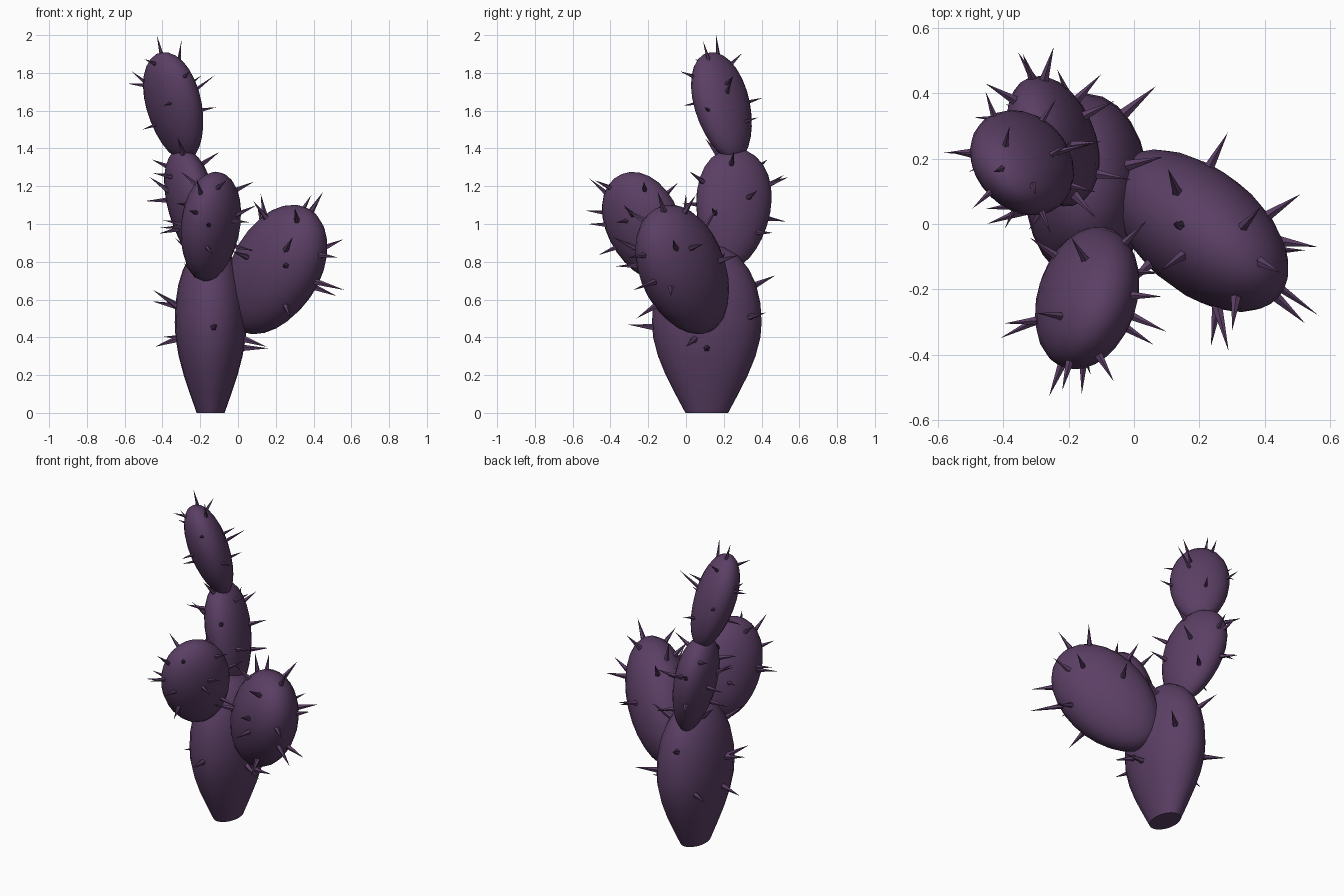
import bpy, bmesh, math
from mathutils import Vector, Matrix

if "Cube" in bpy.data.objects:
    bpy.data.objects.remove(bpy.data.objects["Cube"])

purple = bpy.data.materials.new("dusky purple")
purple.diffuse_color = (0.105, 0.050, 0.130, 1)
purple.use_nodes = True
purple.node_tree.nodes["Principled BSDF"].inputs["Base Color"].default_value = purple.diffuse_color


def egg(skew, rings=14):
    """Rounded profile (t, r) along the pad, fuller towards the tip."""
    pts = []
    for i in range(rings + 1):
        t = -math.cos(math.pi * i / rings)
        pts.append((t, math.sqrt(max(0, 1 - t * t)) * (1 + skew * t)))
    top = max(r for _, r in pts)
    return [(t, r / top) for t, r in pts]


def finish(bm, name):
    bmesh.ops.remove_doubles(bm, verts=bm.verts, dist=1e-5)
    bmesh.ops.recalc_face_normals(bm, faces=bm.faces)
    me = bpy.data.meshes.new(name)
    bm.to_mesh(me)
    bm.free()
    me.materials.append(purple)
    ob = bpy.data.objects.new(name, me)
    bpy.context.collection.objects.link(ob)
    bpy.context.view_layer.objects.active = ob
    bpy.ops.object.select_all(action='DESELECT')
    ob.select_set(True)
    bpy.ops.object.shade_smooth_by_angle(angle=math.radians(40))


def add_spine(bm, base, direction, length, radius):
    d = direction.normalized()
    rot = d.to_track_quat('Z', 'Y').to_matrix().to_4x4()
    mid = base + d * (length / 2 - 0.012)
    bmesh.ops.create_cone(bm, cap_ends=True, segments=5, radius1=radius, radius2=0,
                          depth=length + 0.024, matrix=Matrix.Translation(mid) @ rot)


def pad(name, center, axis, wide, half, profile, spines, length, tips=(), low=-0.45, turn=0.0):
    """half = (thin, wide, long); tips = explicit spine end points."""
    u = Vector(axis).normalized()
    w = Vector(wide)
    w = (w - u * w.dot(u)).normalized()
    v = w.cross(u)
    c = Vector(center)
    b, h, a = half
    segs = 24
    bm = bmesh.new()
    rings = []
    for t, r in profile:
        rings.append([bm.verts.new(c + u * a * t + v * b * r * math.cos(q) + w * h * r * math.sin(q))
                      for q in [2 * math.pi * j / segs for j in range(segs)]])
    for lo, hi in zip(rings, rings[1:]):
        for j in range(segs):
            k = (j + 1) % segs
            bm.faces.new((lo[j], lo[k], hi[k], hi[j]))
    bm.faces.new(rings[0][::-1])
    bm.faces.new(rings[-1])
    finish(bm, name)

    # spines spread in a spiral over the upper part of the pad
    bm = bmesh.new()

    def radius_at(t):
        for (t0, r0), (t1, r1) in zip(profile, profile[1:]):
            if t <= t1:
                return r0 + (r1 - r0) * (t - t0) / (t1 - t0)
        return 0

    for i in range(spines):
        t = low + (0.93 - low) * (i + 0.5) / spines
        q = turn + i * 2.39996
        r = radius_at(t)
        p = c + u * a * t + v * b * r * math.cos(q) + w * h * r * math.sin(q)
        n = u * (t / a) + v * (r * math.cos(q) / b) + w * (r * math.sin(q) / h)
        add_spine(bm, p, n.normalized() + u * 0.1, length, length * 0.16)
    for tip in tips:
        d = Vector(tip) - c
        s = math.sqrt((d.dot(u) / a) ** 2 + (d.dot(v) / b) ** 2 + (d.dot(w) / h) ** 2)
        add_spine(bm, c + d / s, d, (d - d / s).length, length * 0.16)
    finish(bm, name + "_spines")


# trunk with a flat foot
trunk = [(z / 0.45 - 1, r) for z, r in
         [(0, .39), (.1, .575), (.2, .75), (.3, .89), (.4, .98), (.48, 1), (.58, .98), (.68, .90),
          (.76, .77), (.83, .58), (.875, .36), (.9, 0.0)]]
pad("trunk", (-.145, .11, .45), (0, 0, 1), (0, 1, 0), (.19, .29, .45), trunk, 10, .13,
    tips=[(-.44, .08, .35), (-.45, .0, .65), (.15, .0, .35), (.15, .2, .65)], low=-.3)

# middle pad
pad("middle_pad", (-.24, .25, 1.083), (-.23, .08, 1), (-.3, 1, 0), (.120, .205, .325), egg(.16),
    13, .11, tips=[(-.34, .52, 1.26), (-.47, .2, 1.25)], turn=.8)

# top pad
pad("top_pad", (-.338, .193, 1.622), (-.21, -.23, .95), (-1, 1, 0), (.115, .175, .30), egg(.1),
    10, .08, tips=[(-.43, .16, 2.0), (-.30, .09, 1.97), (-.565, .22, 1.81), (-.12, .25, 1.79)],
    turn=.3)

# right arm
pad("right_arm", (.195, -.015, .755), (.653, -.513, 1), (.99, -.92, -1.13), (.188, .256, .392),
    egg(.06), 11, .12, tips=[(.565, -.28, .65), (.56, -.07, .92), (.45, -.15, 1.17),
                             (.29, -.39, .93), (.12, .0, 1.16)], low=-.2, turn=1.2)

# front arm, its broad side turned to the front right
pad("front_arm", (-.145, -.22, .985), (.067, -.433, 1), (.5, .87, .34), (.141, .211, .305),
    egg(.08), 11, .10, tips=[(-.16, -.52, 1.0), (-.22, -.51, 1.24), (.10, -.33, 1.1),
                             (-.41, -.35, .98)], turn=.5)
